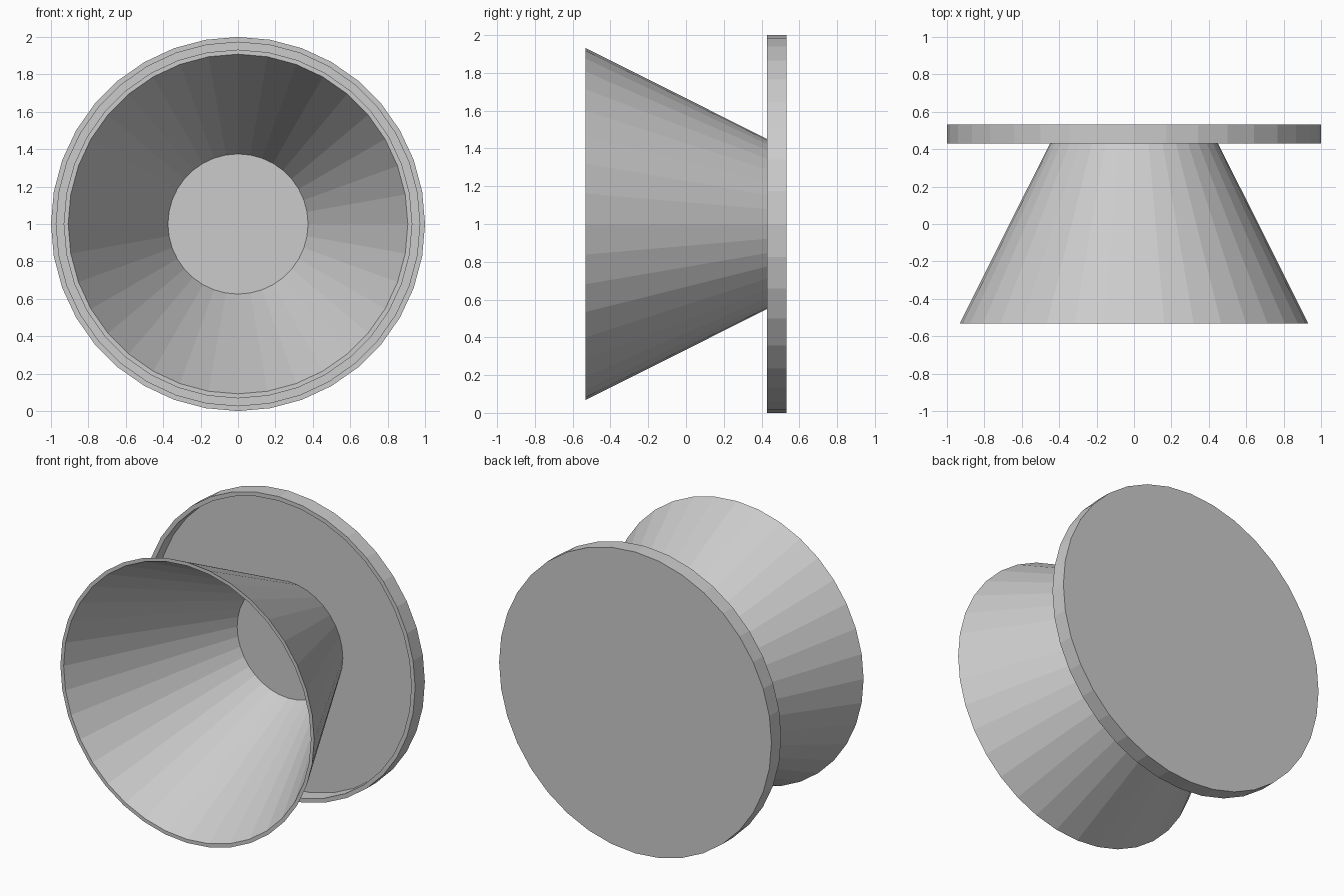
import bpy, bmesh, math

if "Cube" in bpy.data.objects:
    bpy.data.objects.remove(bpy.data.objects["Cube"])

SIDES = 36
CENTRE_Z = 1.0


def lathe(name, profile, closed):
    """Spin (radius, y) points around the horizontal y axis; radius 0 makes a pole."""
    bm = bmesh.new()
    rings = []
    for r, y in profile:
        if r == 0:
            rings.append([bm.verts.new((0, y, CENTRE_Z))] * SIDES)
        else:
            rings.append([bm.verts.new((r * math.sin(2 * math.pi * i / SIDES), y,
                                        CENTRE_Z + r * math.cos(2 * math.pi * i / SIDES)))
                          for i in range(SIDES)])
    pairs = list(zip(rings, rings[1:]))
    if closed:
        pairs.append((rings[-1], rings[0]))
    for a, b in pairs:
        for i in range(SIDES):
            j = (i + 1) % SIDES
            corners = list(dict.fromkeys((a[i], a[j], b[j], b[i])))
            bm.faces.new(corners)
    # merge the flat fans into single round faces
    bmesh.ops.dissolve_limit(bm, angle_limit=0.001, verts=bm.verts[:], edges=bm.edges[:])
    bmesh.ops.recalc_face_normals(bm, faces=bm.faces[:])
    mesh = bpy.data.meshes.new(name)
    bm.to_mesh(mesh)
    bm.free()
    obj = bpy.data.objects.new(name, mesh)
    bpy.context.collection.objects.link(obj)
    return obj


# Shallow back dish: thin rim around a thin floor
lathe("back_dish", [(0, 0.526), (0.972, 0.526), (0.972, 0.43),
                    (1.0, 0.43), (1.0, 0.532), (0, 0.532)], closed=False)

# Hollow flared cone, open at the front and seated on the dish floor
lathe("cone", [(0.932, -0.532), (0.908, -0.532),
               (0.374, 0.527), (0.401, 0.527)], closed=True)
